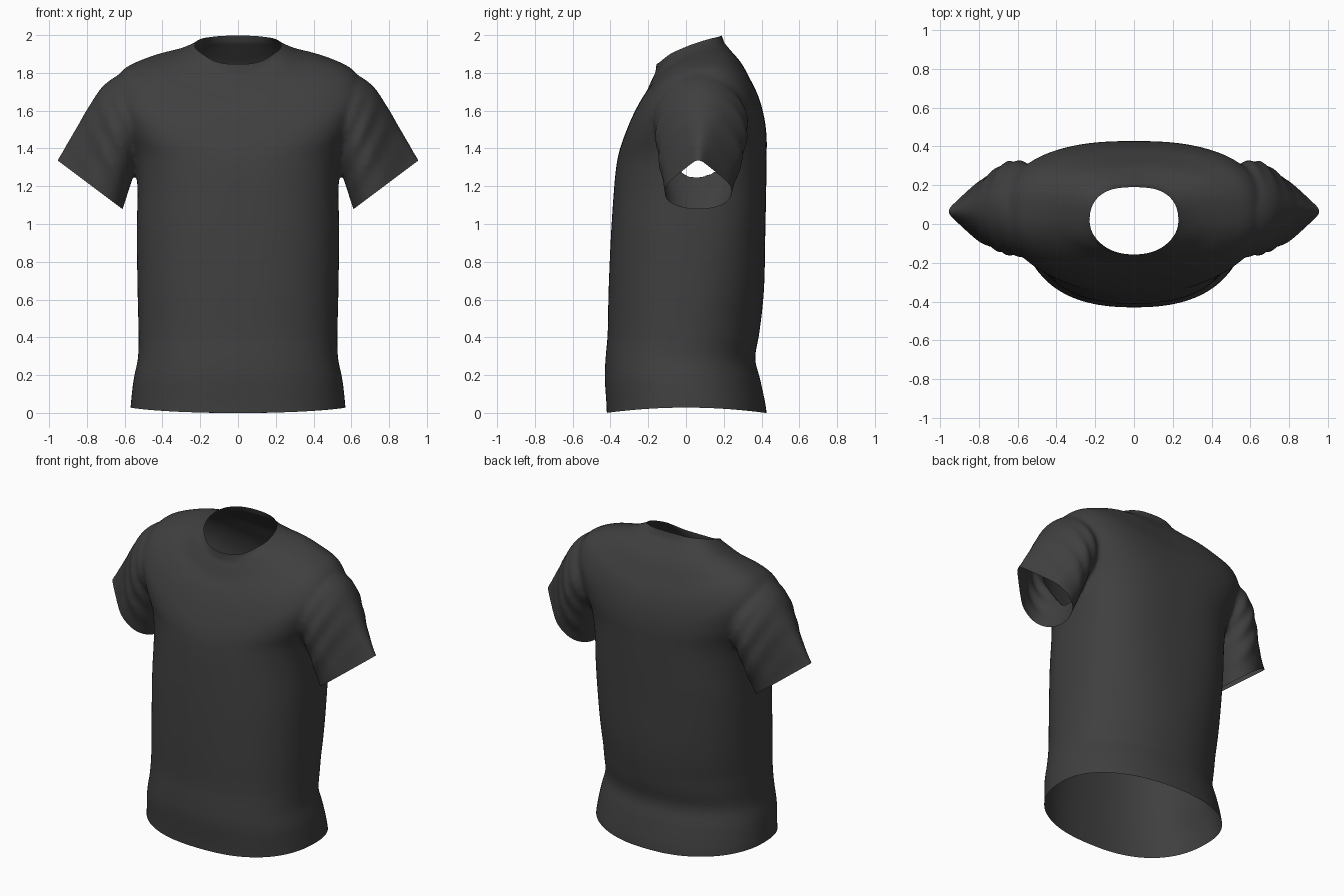
import bpy, bmesh, math
from mathutils import Vector

if "Cube" in bpy.data.objects:
    bpy.data.objects.remove(bpy.data.objects["Cube"])

SEG = 72


def clamp(v):
    return min(1, max(0, v))


def spline(rows, steps):
    """Catmull-Rom resampling of rows of numbers; yields (t, values)."""
    out = []
    for i in range(len(rows) - 1):
        p = [rows[min(max(i + k, 0), len(rows) - 1)] for k in (-1, 0, 1, 2)]
        for s in range(steps):
            u = s / steps
            out.append((i + u, [0.5 * (2 * b + (c - a) * u + (2 * a - 5 * b + 4 * c - d) * u * u
                        + (3 * b - a - 3 * c + d) * u ** 3) for a, b, c, d in zip(*p)]))
    out.append((len(rows) - 1, list(rows[-1])))
    return out


def loft(bm, rings):
    """Closed solid skinned through a list of point rings."""
    vr = [[bm.verts.new(p) for p in r] for r in rings]
    for a, b in zip(vr, vr[1:]):
        for i in range(SEG):
            j = (i + 1) % SEG
            bm.faces.new((a[i], a[j], b[j], b[i]))
    for r in (vr[0], vr[-1]):
        c = bm.verts.new(sum((v.co for v in r), Vector()) / SEG)
        for i in range(SEG):
            bm.faces.new((r[i], r[(i + 1) % SEG], c))


def power(v, n):
    return math.copysign(abs(v) ** (2 / n), v)


def torso_ring(row):
    w, yf, zf, yb, zb, zs = row
    back = 2.15 + 0.55 * clamp((zb - .5) / .6)       # rounder back low down
    front = 2.38 - 0.13 * clamp((zb - 1.3) / .3)
    pts = []
    for i in range(SEG):
        a = 2 * math.pi * i / SEG
        n = back if math.sin(a) > 0 else front
        fx, fy = power(math.cos(a), n), power(math.sin(a), n)
        pts.append((w * fx, (yf + yb) / 2 + fy * (yb - yf) / 2,
                    zf + (zb - zf) * (fy + 1) / 2 + (zs - (zf + zb) / 2) * fx * fx))
    return pts


def sleeve_ring(t, row, side):
    xo, zo, xi, zi, yc, h, pinch = row
    env = max(0, 1 - ((t - 3) / 2.2) ** 2)          # folds fade at shoulder and cuff
    pts = []
    for i in range(SEG):
        a = 2 * math.pi * i / SEG
        c, s = math.cos(a), math.sin(a)
        fold = 1 + 0.035 * env * math.sin(2 * math.pi * (1.1 * t + 0.5 * c))
        taper = 1 - pinch * c * (1 if c > 0 else 0.6)  # narrow outer edge
        pts.append((side * ((xo + xi) / 2 + c * (xo - xi) / 2),
                    yc + h * s * taper * fold,
                    (zo + zi) / 2 + c * (zo - zi) / 2))
    return pts


# Torso: half width, front y, front z, back y, back z, side z
flat = [(-.10, .575, -.42, .43), (.02, .568, -.42, .425), (.18, .552, -.43, .392), (.29, .53, -.426, .366),
        (.42, .527, -.415, .388), (.65, .532, -.41, .413), (.95, .536, -.397, .42), (1.2, .533, -.38, .425)]
torso = [(w, f, z, b, z, z) for z, w, f, b in flat] + [
    (.555, -.367, 1.32, .427, 1.36, 1.38),
    (.625, -.352, 1.39, .427, 1.46, 1.55),
    (.665, -.325, 1.47, .415, 1.56, 1.70),
    (.615, -.288, 1.56, .388, 1.66, 1.805),
    (.51, -.250, 1.635, .345, 1.75, 1.86),
    (.40, -.210, 1.70, .298, 1.84, 1.89),
    (.30, -.178, 1.77, .243, 1.91, 1.907),
    (.218, -.155, 1.815, .192, 1.975, 1.925),
    (.200, -.152, 1.86, .182, 2.02, 1.965),
    (.195, -.152, 1.98, .182, 2.14, 2.10)]

# Sleeve: outer x, z, inner x, z, centre y, half depth, pinch of outer edge
sleeve = [(.44, 1.77, .30, 1.52, .07, .16, .1), (.59, 1.80, .42, 1.46, .075, .21, .15),
          (.705, 1.74, .485, 1.40, .08, .243, .15), (.785, 1.63, .53, 1.325, .08, .237, .25),
          (.862, 1.50, .57, 1.205, .075, .208, .45), (.96, 1.34, .61, 1.08, .065, .165, .70),
          (1.04, 1.23, .66, .95, .065, .16, .75)]

bm = bmesh.new()
loft(bm, [torso_ring(r) for _, r in spline(torso, 5)])
for side in (1, -1):
    loft(bm, [sleeve_ring(t, r, side) for t, r in spline(sleeve, 8)])
bmesh.ops.recalc_face_normals(bm, faces=bm.faces)
solid = bpy.data.meshes.new("shirt_solid")
bm.to_mesh(solid)
bm.free()
shirt = bpy.data.objects.new("shirt", solid)
bpy.context.collection.objects.link(shirt)

# Fuse torso and sleeves into one cloth surface
rm = shirt.modifiers.new("fuse", 'REMESH')
rm.mode, rm.voxel_size = 'VOXEL', 0.013
sm = shirt.modifiers.new("soften", 'SMOOTH')
sm.factor, sm.iterations = 0.5, 12
dg = bpy.context.evaluated_depsgraph_get()
cloth = bpy.data.meshes.new_from_object(shirt.evaluated_get(dg))
shirt.modifiers.clear()
shirt.data = cloth

bm = bmesh.new()
bm.from_mesh(cloth)


def cut(co, no, region):
    """Slice the faces of one region by a plane, dropping what lies beyond it."""
    faces = [f for f in bm.faces if all(region(v.co) for v in f.verts)]
    edges = {e for f in faces for e in f.edges}
    verts = {v for f in faces for v in f.verts}
    bmesh.ops.bisect_plane(bm, geom=list(verts) + list(edges) + faces, dist=1e-5,
                           plane_co=co, plane_no=no, clear_outer=True)


# Hem, cuff and neck openings
cut((0, 0, 0), (0, 0, -1), lambda p: p.z < 0.3)
for side in (1, -1):
    cut((side * .957, 0, 1.338), (side * .6, 0, -.8), lambda p: p.x * side > .57 and p.z > .8)
neck_co, neck_no = Vector((0, .19, 2.0)), Vector((0, -.16, .355)).normalized()


def near_neck(p):
    return abs(p.x) < .34 and p.z > 1.7


cut(neck_co, neck_no, near_neck)

bm.normal_update()
for v in bm.verts:
    if near_neck(v.co):
        # Collar band: a softly raised strip around the neck
        u = clamp(((v.co - neck_co).dot(neck_no) + .045) / .025)
        v.co += Vector((v.normal.x, v.normal.y, 0)) * .005 * u * u * (3 - 2 * u)
    # Neckline rises at the sides
    if v.co.z > 1.7:
        rise = math.exp(-((abs(v.co.x) - .21) / .08) ** 2)
        v.co.z += .024 * rise * clamp((v.co.z - 1.75) / .13) * clamp(1 - (v.co.y - .02) / .18)
    # Hem lifts a little at the sides
    if v.co.z < .2:
        v.co.z += .028 * max(0, 1 - (v.co.y / .42) ** 2) * (1 - v.co.z / .2)
bm.to_mesh(cloth)
bm.free()

mat = bpy.data.materials.new("dark_cloth")
mat.diffuse_color = (.05, .05, .05, 1)
mat.use_nodes = True
mat.node_tree.nodes["Principled BSDF"].inputs["Base Color"].default_value = mat.diffuse_color
cloth.materials.clear()
cloth.materials.append(mat)
bpy.context.view_layer.objects.active = shirt
shirt.select_set(True)
bpy.ops.object.shade_smooth_by_angle(angle=math.radians(60))
